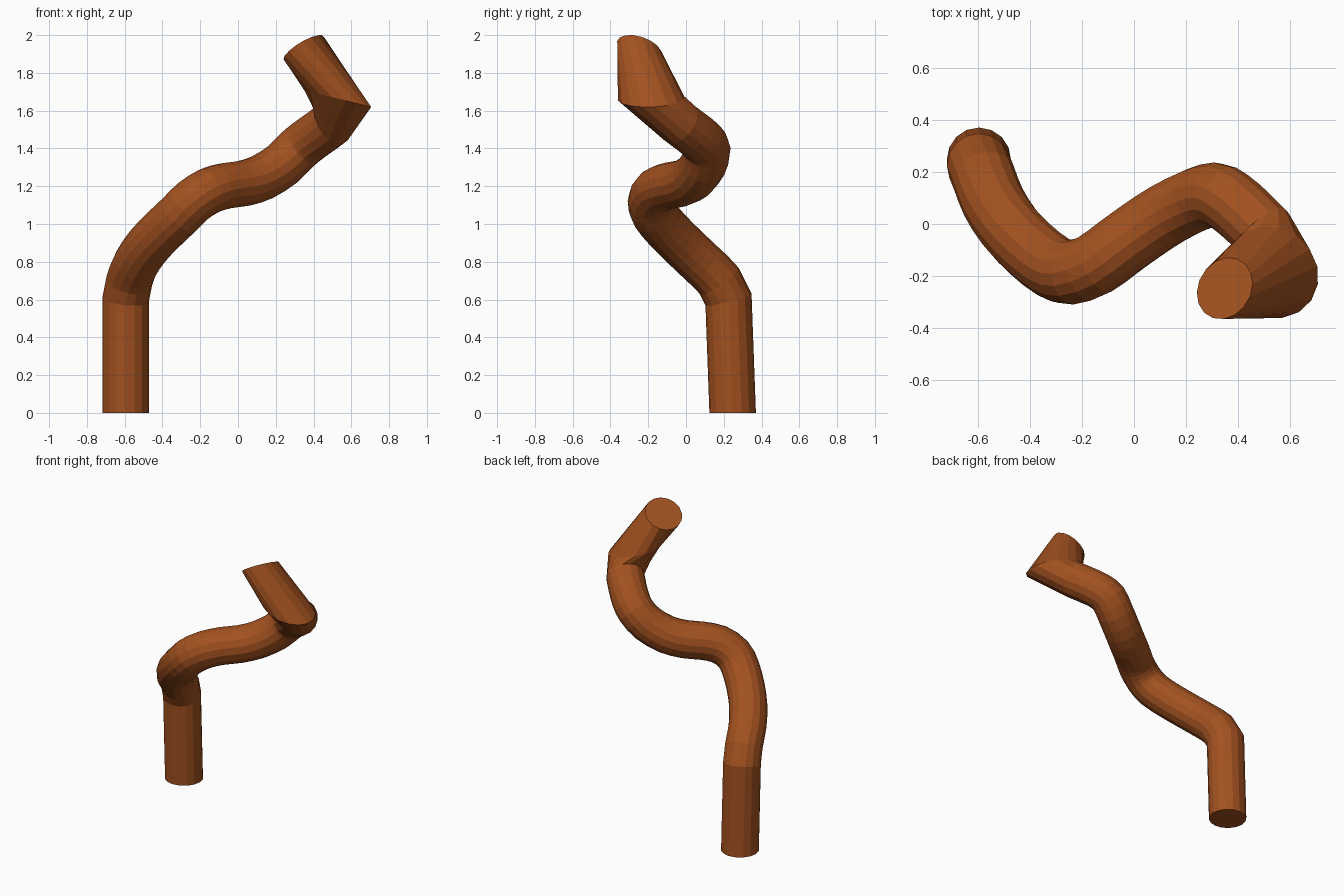
import bpy, bmesh
from math import cos, sin, tau
from mathutils import Vector

if "Cube" in bpy.data.objects:
    bpy.data.objects.remove(bpy.data.objects["Cube"])

RADIUS, SIDES = 0.123, 16

# centre line of the bent branch, from the foot to the upper elbow
bends = [Vector(p) for p in (
    (-.595, .247, 0), (-.595, .225, .60), (-.575, .175, .70), (-.54, .085, .79),
    (-.48, -.01, .88), (-.40, -.095, .965), (-.31, -.165, 1.05), (-.24, -.185, 1.12),
    (-.15, -.155, 1.177), (-.06, -.09, 1.203), (.03, -.025, 1.215), (.13, .04, 1.248),
    (.235, .092, 1.315), (.31, .112, 1.39), (.37, .085, 1.44), (.44, .025, 1.49),
    (.50, -.035, 1.535))]

# round the bends with a midpoint on each short stretch
path = bends[:2]
for i in range(2, len(bends)):
    if 2 < i < len(bends) - 1:
        a, b, c, e = bends[i - 2:i + 2]
        path.append((9 * (b + c) - a - e) / 16)
    path.append(bends[i])

# wide upper elbow, then the cut end
path += [Vector((.527, -.185, 1.665)), Vector((.348, -.247, 1.931))]
elbow = len(path) - 2
elbow_out, elbow_across = Vector((.135, -.13, -.035)), Vector((.12, .12, -.03))

dirs = [(b - a).normalized() for a, b in zip(path, path[1:])]
dirs[elbow - 1] = dirs[elbow - 2]
dirs.append(Vector((-.49, .28, .82)).normalized())

# cutting plane of each ring: mitred between neighbours, flat at both ends
planes = [dirs[max(i - 1, 0)] + dirs[i] for i in range(len(path))]
planes[0] = Vector((0, 0, 1))
planes[-1] = dirs[-1]

bm = bmesh.new()
rings = []
side = Vector((1, 0, 0))
for i, (centre, d, n) in enumerate(zip(path, dirs, planes)):
    # the elbow ring keeps the frame of the tube below it
    f = dirs[i - 1] if i == elbow else d
    # carry the frame along without twisting
    if i:
        prev = dirs[i - 2] if i == elbow + 1 else dirs[i - 1]
        if i == elbow + 1:
            side = prev.rotation_difference(dirs[elbow]) @ side
            prev = dirs[elbow]
        side = prev.rotation_difference(f) @ side
    side = (side - f * side.dot(f)).normalized()
    other = f.cross(side)
    level = f.cross(Vector((0, 0, 1))).normalized()
    if level.x < 0:
        level = -level
    up = f.cross(level)
    if up.z < 0:
        up = -up
    ring = []
    for k in range(SIDES):
        a = tau * k / SIDES
        off = side * cos(a) + other * sin(a)
        if i == elbow:
            off = elbow_across * off.dot(level) - elbow_out * off.dot(up)
        else:
            off = (off - d * (off.dot(n) / d.dot(n))) * RADIUS
        ring.append(bm.verts.new(centre + off))
    rings.append(ring)

# tube walls and end caps
for r0, r1 in zip(rings, rings[1:]):
    for k in range(SIDES):
        j = (k + 1) % SIDES
        bm.faces.new((r0[k], r0[j], r1[j], r1[k]))
bm.faces.new(rings[0][::-1])
bm.faces.new(rings[-1])
bm.normal_update()

mesh = bpy.data.meshes.new("branch")
bm.to_mesh(mesh)
bm.free()
branch = bpy.data.objects.new("branch", mesh)
bpy.context.collection.objects.link(branch)

# brown bark
bark = bpy.data.materials.new("bark")
bark.diffuse_color = (.36, .082, .014, 1)
bark.use_nodes = True
bark.node_tree.nodes["Principled BSDF"].inputs["Base Color"].default_value = bark.diffuse_color
mesh.materials.append(bark)
